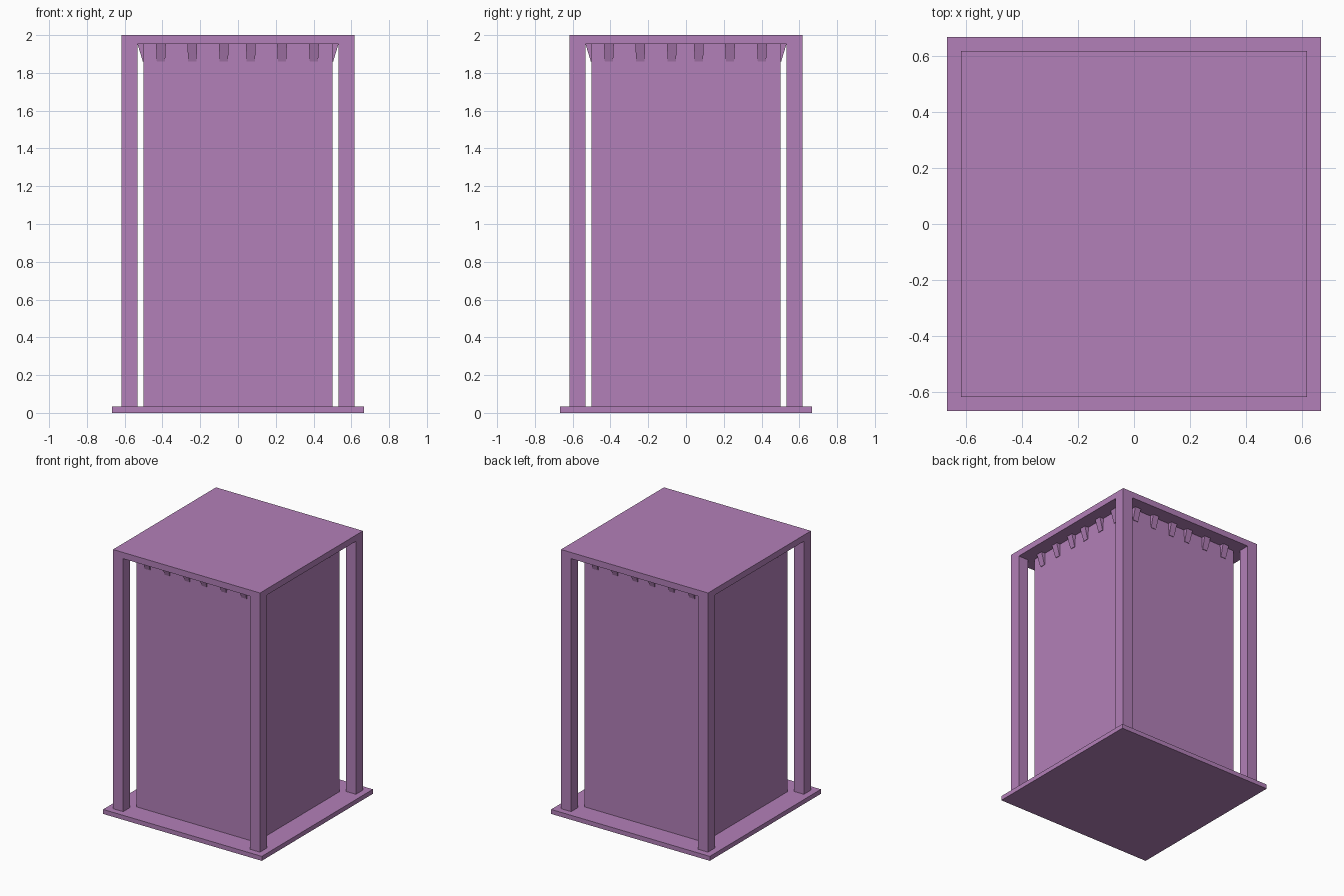
import bpy
import bmesh
from mathutils import Matrix, Vector
from math import pi

cube = bpy.data.objects.get("Cube")
if cube:
    bpy.data.objects.remove(cube, do_unlink=True)

mauve = bpy.data.materials.new("mauve")
mauve.use_nodes = True
color = (0.448, 0.215, 0.479, 1.0)
mauve.diffuse_color = color
mauve.node_tree.nodes["Principled BSDF"].inputs["Base Color"].default_value = color

BASE_TOP, ROOF_BOTTOM, TOP = 0.034, 1.953, 2.0
CORE, POST_IN, POST_OUT, BASE = 0.5, 0.532, 0.617, 0.666


def add_object(name, bm):
    bmesh.ops.recalc_face_normals(bm, faces=bm.faces)
    mesh = bpy.data.meshes.new(name)
    bm.to_mesh(mesh)
    bm.free()
    mesh.materials.append(mauve)
    obj = bpy.data.objects.new(name, mesh)
    bpy.context.scene.collection.objects.link(obj)
    return obj


def add_box(name, low, high):
    low, high = Vector(low), Vector(high)
    bm = bmesh.new()
    bmesh.ops.create_cube(bm, size=1.0)
    bmesh.ops.scale(bm, vec=high - low, verts=bm.verts)
    bmesh.ops.translate(bm, vec=(low + high) / 2, verts=bm.verts)
    return add_object(name, bm)


# Plinth, central block and roof slab
add_box("base_plate", (-BASE, -BASE, 0), (BASE, BASE, BASE_TOP))
add_box("core_block", (-CORE, -CORE, BASE_TOP), (CORE, CORE, ROOF_BOTTOM))
add_box("roof_slab", (-POST_OUT, -POST_OUT, ROOF_BOTTOM), (POST_OUT, POST_OUT, TOP))

# Four corner posts
for sx, x_name in ((1, "left"), (-1, "right")):
    for sy, y_name in ((-1, "front"), (1, "back")):
        xs = sorted((sx * POST_IN, sx * POST_OUT))
        ys = sorted((sy * POST_IN, sy * POST_OUT))
        add_box(f"{y_name}_{x_name}_post", (xs[0], ys[0], BASE_TOP), (xs[1], ys[1], ROOF_BOTTOM))


def add_bracket(bm, x, turn):
    """Tapered wedge under the roof, leaning out from the block."""
    top = [bm.verts.new((x + dx, y, ROOF_BOTTOM))
           for dx, y in ((-0.026, -CORE), (0.026, -CORE), (0.026, -POST_IN), (-0.026, -POST_IN))]
    low = [bm.verts.new((x + dx, y, 1.86))
           for dx, y in ((-0.022, -CORE), (0.022, -CORE), (0.022, -CORE - 0.004), (-0.022, -CORE - 0.004))]
    bm.faces.new(top)
    bm.faces.new(low)
    for i in range(4):
        j = (i + 1) % 4
        bm.faces.new((top[i], top[j], low[j], low[i]))
    bmesh.ops.rotate(bm, cent=(0, 0, 0), matrix=Matrix.Rotation(turn, 3, "Z"), verts=top + low)


# A row of six brackets on each side
for k, side in enumerate(("front", "left", "back", "right")):
    bm = bmesh.new()
    for x in (-0.408, -0.242, -0.075, 0.068, 0.233, 0.402):
        add_bracket(bm, x, k * pi / 2)
    add_object(f"{side}_brackets", bm)
